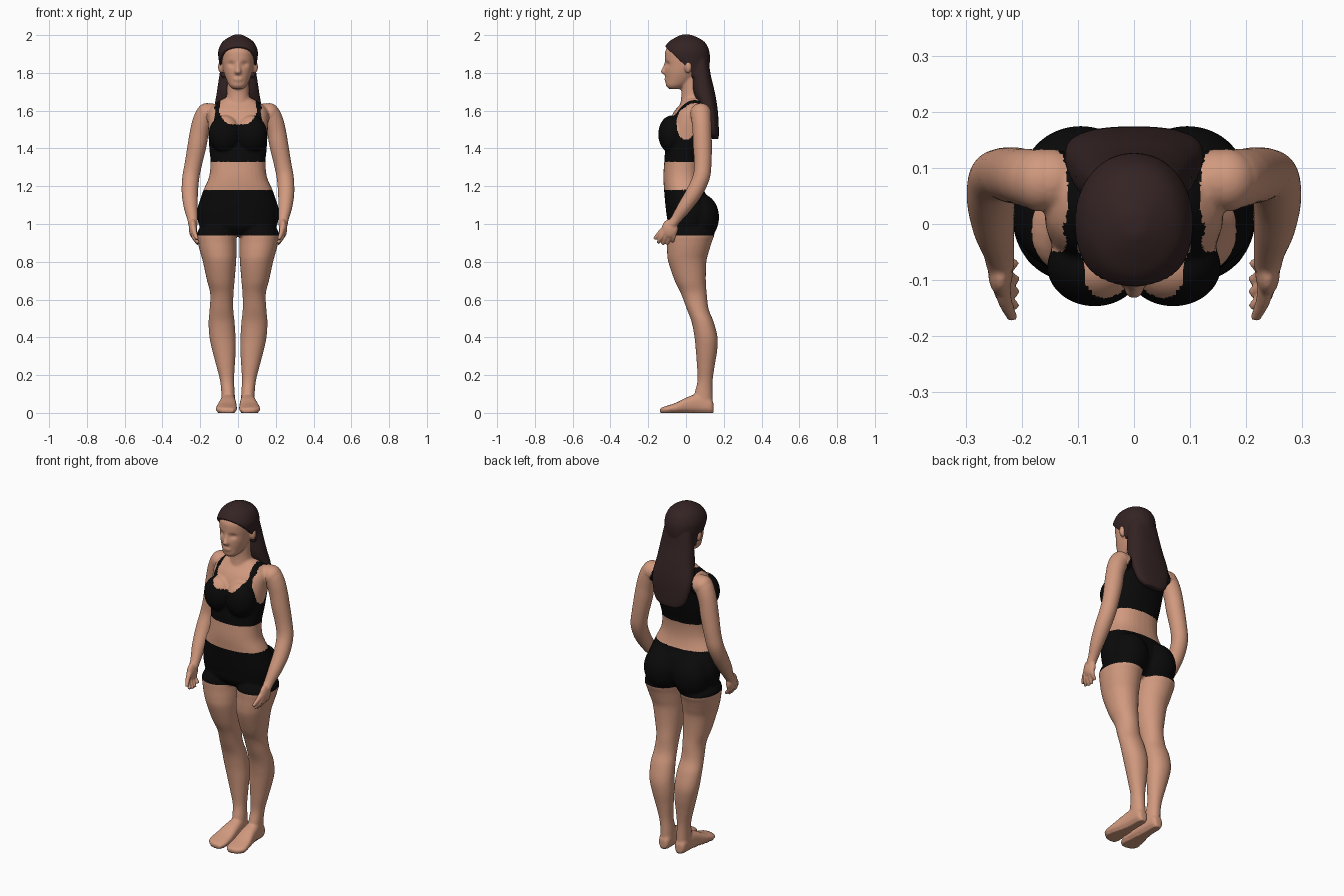
import bpy, bmesh, math
from mathutils import Vector, Matrix


def material(name, rgb):
    m = bpy.data.materials.new(name)
    m.diffuse_color = (*rgb, 1)
    return m


SKIN = material("skin", (0.64, 0.32, 0.21))
BLACK = material("black fabric", (0.003, 0.003, 0.003))
HAIR = material("dark brown hair", (0.035, 0.017, 0.017))


def smooth_path(pts, steps):
    """Catmull-Rom through tuples of any length."""
    out = []
    for i in range(len(pts) - 1):
        a, b, c, d = (pts[max(0, min(len(pts) - 1, i + k))] for k in (-1, 0, 1, 2))
        for s in range(steps):
            t = s / steps
            out.append([0.5 * (2 * q + (r - p) * t + (2 * p - 5 * q + 4 * r - w) * t * t
                               + (3 * q - p - 3 * r + w) * t ** 3)
                        for p, q, r, w in zip(a, b, c, d)])
    return out + [list(pts[-1])]


def loft(bm, rings, axis=None, power=2.0, steps=5, n=32):
    """Closed skin over rings (x, y, z, half width, half depth)."""
    path = smooth_path(rings, steps)
    loops = []
    for i, (x, y, z, ru, rv) in enumerate(path):
        t = axis or (Vector(path[min(i + 1, len(path) - 1)][:3]) - Vector(path[max(i - 1, 0)][:3])).normalized()
        ref = Vector((0, 1, 0)) if abs(t.y) < 0.9 else Vector((0, 0, 1))
        v = (ref - t * ref.dot(t)).normalized()
        u = v.cross(t)
        loop = []
        for k in range(n):
            a = 2 * math.pi * k / n
            c, s = math.cos(a), math.sin(a)
            c = math.copysign(abs(c) ** (2 / power), c)
            s = math.copysign(abs(s) ** (2 / power), s)
            loop.append(bm.verts.new(Vector((x, y, z)) + u * ru * c + v * rv * s))
        loops.append(loop)
    for a, b in zip(loops, loops[1:]):
        for k in range(n):
            bm.faces.new((a[k], a[(k + 1) % n], b[(k + 1) % n], b[k]))
    bm.faces.new(loops[0][::-1])
    bm.faces.new(loops[-1])


def stack(bm, rows, power=2.0, side=1):
    """Loft of level rings given as (z, x0, x1, y0, y1)."""
    loft(bm, [(side * (a + b) / 2, (c + d) / 2, z, (b - a) / 2, (d - c) / 2) for z, a, b, c, d in rows],
         Vector((0, 0, 1)), power)


def centred(bm, rows, power=2.0):
    stack(bm, [(z, -r, r, f, b) for z, r, f, b in rows], power)


def ball(bm, centre, radii):
    bmesh.ops.create_uvsphere(bm, u_segments=32, v_segments=20, radius=1,
                              matrix=Matrix.Translation(centre) @ Matrix.Diagonal((*radii, 1)))


def solid(name, bm, mats, voxel=0.007, relax=4):
    """Fuse the overlapping pieces into one smooth skin."""
    bmesh.ops.recalc_face_normals(bm, faces=bm.faces)
    me = bpy.data.meshes.new(name)
    bm.to_mesh(me)
    bm.free()
    ob = bpy.data.objects.new(name, me)
    bpy.context.collection.objects.link(ob)
    r = ob.modifiers.new("fuse", 'REMESH')
    r.mode, r.voxel_size = 'VOXEL', voxel
    s = ob.modifiers.new("relax", 'SMOOTH')
    s.factor, s.iterations = 0.5, relax
    dg = bpy.context.evaluated_depsgraph_get()
    new = bpy.data.meshes.new_from_object(ob.evaluated_get(dg))
    ob.modifiers.clear()
    ob.data = new
    new.materials.clear()
    for m in mats:
        new.materials.append(m)
    for p in new.polygons:
        p.use_smooth = True
        p.material_index = 0
    return ob


# ---- body: torso, neck, head, legs and feet
bm = bmesh.new()
centred(bm, [(0.935, 0.10, -0.05, 0.07), (0.98, 0.195, -0.09, 0.12), (1.03, 0.215, -0.10, 0.14),
             (1.08, 0.215, -0.107, 0.14), (1.13, 0.2, -0.112, 0.122), (1.18, 0.183, -0.116, 0.095),
             (1.25, 0.153, -0.12, 0.08), (1.33, 0.146, -0.115, 0.085), (1.40, 0.152, -0.11, 0.105),
             (1.48, 0.157, -0.10, 0.125), (1.55, 0.16, -0.085, 0.135), (1.60, 0.155, -0.06, 0.135),
             (1.635, 0.125, -0.03, 0.125), (1.665, 0.075, -0.01, 0.10)], 2.3)
centred(bm, [(1.58, 0.075, -0.04, 0.12), (1.65, 0.066, -0.028, 0.1), (1.70, 0.058, -0.025, 0.085),
             (1.80, 0.058, -0.03, 0.08)])
centred(bm, [(1.715, 0.028, -0.09, -0.03), (1.732, 0.046, -0.106, 0.0), (1.76, 0.06, -0.108, 0.04),
             (1.80, 0.075, -0.111, 0.08), (1.84, 0.083, -0.111, 0.10), (1.88, 0.088, -0.112, 0.112),
             (1.92, 0.088, -0.108, 0.11), (1.96, 0.07, -0.08, 0.085), (1.985, 0.04, -0.045, 0.05)], 2.15)
# nose and lips
loft(bm, [(0, -0.1, 1.86, 0.009, 0.012), (0, -0.11, 1.83, 0.011, 0.013),
          (0, -0.117, 1.805, 0.017, 0.017), (0, -0.108, 1.792, 0.014, 0.01)], Vector((0, 0, 1)))
ball(bm, (0, -0.103, 1.766), (0.026, 0.012, 0.013))
for s in (-1, 1):
    ball(bm, (s * 0.089, 0.012, 1.832), (0.017, 0.02, 0.034))        # ear
    ball(bm, (s * 0.07, -0.076, 1.475), (0.085, 0.071, 0.10))        # bust
    ball(bm, (s * 0.095, 0.078, 1.035), (0.105, 0.097, 0.125))       # buttock
    ball(bm, (s * 0.15, 0.078, 1.585), (0.065, 0.056, 0.055))        # shoulder
    stack(bm, [(0.99, 0.01, 0.195, -0.085, 0.12), (0.95, 0.007, 0.218, -0.10, 0.15),
               (0.90, 0.008, 0.212, -0.10, 0.135), (0.85, 0.008, 0.2, -0.10, 0.12),
               (0.80, 0.01, 0.186, -0.094, 0.108), (0.70, 0.018, 0.164, -0.06, 0.105),
               (0.63, 0.024, 0.147, -0.026, 0.11), (0.55, 0.025, 0.15, 0.004, 0.12),
               (0.48, 0.018, 0.156, 0.03, 0.147), (0.40, 0.013, 0.151, 0.045, 0.167),
               (0.33, 0.012, 0.136, 0.052, 0.165), (0.25, 0.017, 0.115, 0.058, 0.152),
               (0.17, 0.021, 0.095, 0.061, 0.141), (0.10, 0.017, 0.088, 0.045, 0.14),
               (0.03, 0.016, 0.086, 0.04, 0.142)], 2.1, s)           # leg
    foot = [(0.146, 0.034, 0.068, 0.05), (0.13, 0.02, 0.084, 0.075), (0.07, 0.014, 0.09, 0.1),
            (0.01, 0.009, 0.1, 0.085), (-0.05, 0.006, 0.114, 0.055), (-0.1, 0.006, 0.117, 0.038),
            (-0.125, 0.014, 0.098, 0.03), (-0.137, 0.024, 0.07, 0.024)]
    loft(bm, [(s * (a + b) / 2, y, h / 2, (b - a) / 2, h / 2) for y, a, b, h in foot],
         Vector((0, 1, 0)), 2.6)
body = solid("body", bm, [SKIN, BLACK], 0.0065)

# eye sockets and flat soles
for v in body.data.vertices:
    x, y, z = v.co
    if z > 1.72 and y < -0.04:
        v.co.y += 0.011 * math.exp(-((abs(x) - 0.036) / 0.018) ** 2 - ((z - 1.846) / 0.014) ** 2)
    if z < 0.006:
        v.co.z = 0


def is_top(x, y, z):
    """Cropped top with scooped neck, straps and armholes."""
    if not 1.33 < z < 1.68:
        return False
    if x > 0.165 - 0.4 * max(0, z - 1.52):
        return False
    if x > 0.115 and ((y - 0.0) / 0.05) ** 2 + ((z - 1.53) / 0.085) ** 2 < 1:
        return False
    low = 1.527 if y < 0.05 else 1.58
    return not (x < 0.1 - 0.15 * max(0, z - 1.6) and z > low + 0.07 * (x / 0.1) ** 4)


for p in body.data.polygons:
    x, y, z = p.center
    if 0.94 < z < 1.18 or is_top(abs(x), y, z):
        p.material_index = 1

# ---- arms with hands
for name, s in (("left_arm", 1), ("right_arm", -1)):
    bm = bmesh.new()
    arm = [(0.13, 0.075, 1.586, 0.045), (0.165, 0.078, 1.584, 0.053), (0.188, 0.082, 1.545, 0.052),
           (0.204, 0.085, 1.49, 0.05), (0.216, 0.087, 1.42, 0.05), (0.236, 0.089, 1.32, 0.046),
           (0.25, 0.08, 1.245, 0.045), (0.255, 0.042, 1.165, 0.043), (0.25, -0.008, 1.09, 0.037),
           (0.241, -0.05, 1.03, 0.028), (0.238, -0.075, 0.995, 0.025)]
    loft(bm, [(s * x, y, z, r, r) for x, y, z, r in arm])
    ball(bm, (s * 0.165, 0.078, 1.585), (0.054, 0.056, 0.055))
    ball(bm, (s * 0.238, -0.085, 0.975), (0.022, 0.043, 0.05))
    # four fingers, then the thumb
    for y0, y1, z1 in ((-0.113, -0.148, 0.9), (-0.095, -0.123, 0.892), (-0.075, -0.1, 0.892), (-0.058, -0.072, 0.905)):
        loft(bm, [(s * 0.24, y0, 0.965, 0.012, 0.012), (s * 0.234, (y0 + y1) / 2, 0.93, 0.011, 0.011),
                  (s * 0.21, y1, z1, 0.009, 0.009)], n=16)
    loft(bm, [(s * 0.236, -0.1, 0.99, 0.015, 0.015), (s * 0.23, -0.137, 0.955, 0.013, 0.013),
              (s * 0.216, -0.168, 0.92, 0.009, 0.009)], n=16)
    solid(name, bm, [SKIN], 0.005, 3)

# ---- hair: cap and long fall down the back
bm = bmesh.new()
centred(bm, [(1.78, 0.088, -0.06, 0.11), (1.84, 0.097, -0.10, 0.124), (1.88, 0.104, -0.118, 0.127),
             (1.92, 0.104, -0.12, 0.122), (1.96, 0.086, -0.096, 0.102), (1.985, 0.055, -0.06, 0.067),
             (2.003, 0.018, -0.022, 0.022)], 2.1)
centred(bm, [(1.87, 0.085, 0.02, 0.118), (1.78, 0.1, 0.03, 0.133), (1.70, 0.112, 0.035, 0.152),
             (1.62, 0.124, 0.07, 0.166), (1.55, 0.118, 0.1, 0.172), (1.48, 0.095, 0.12, 0.174),
             (1.45, 0.055, 0.135, 0.172)], 2.5)
hair = solid("hair", bm, [HAIR], 0.006, 3)
# hairline: press the front of the cap back to a slanted plane
for v in hair.data.vertices:
    v.co.y = max(v.co.y, min(-0.105 + (1.935 - v.co.z) * 1.05, 0.03))
